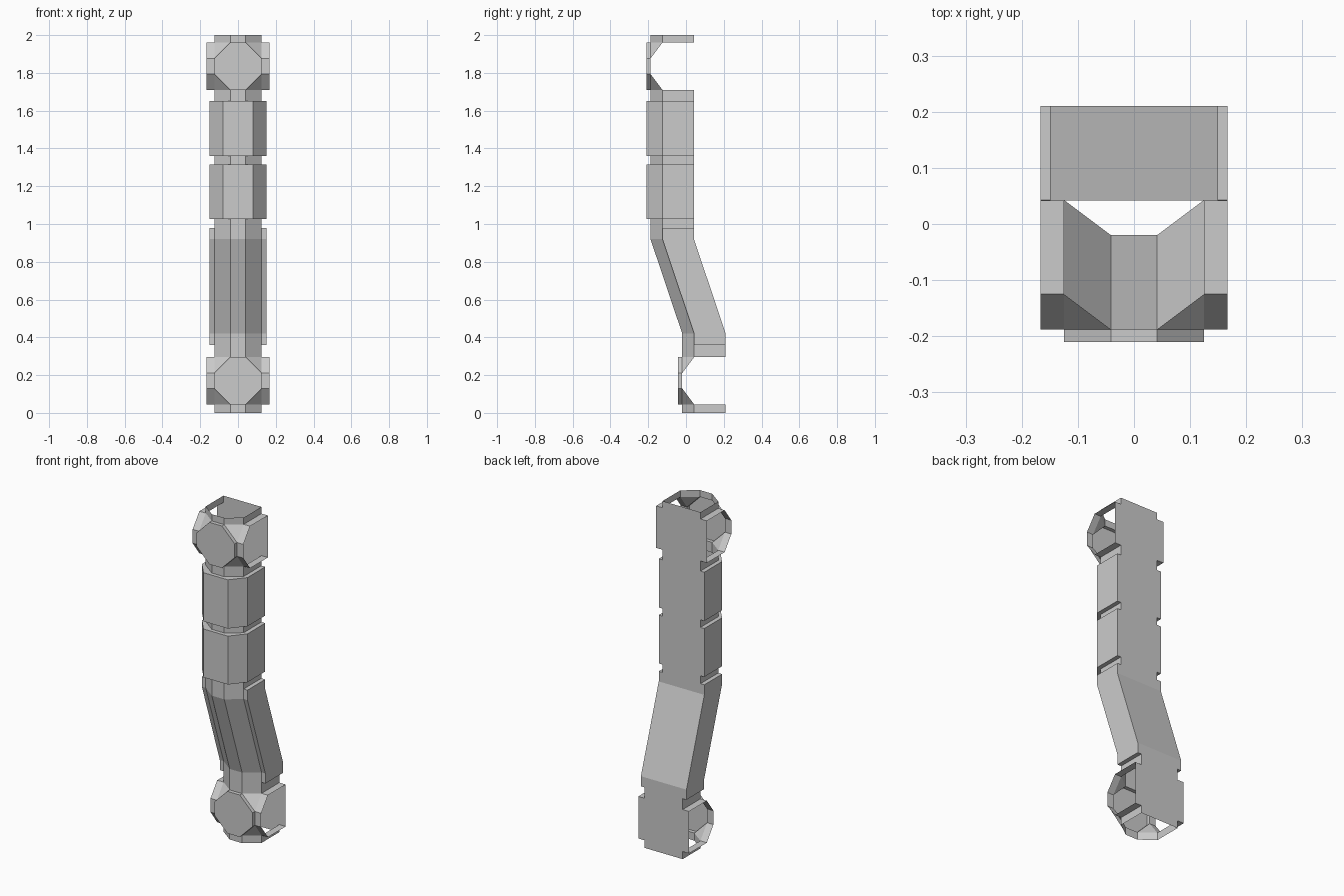
import bpy, bmesh

if "Cube" in bpy.data.objects:
    bpy.data.objects.remove(bpy.data.objects["Cube"])

BACK, CHAMF, FRONT = 0.042, -0.125, -0.188   # depth of back wall, chamfer start, front wall
A, B, C = 0.041, 0.125, 0.167                # flat half width, pipe half width, collar half width
LOW = 0.168                                  # backward shift of the lower end


def finish(bm, name):
    bmesh.ops.remove_doubles(bm, verts=bm.verts, dist=0.0005)
    bmesh.ops.dissolve_degenerate(bm, edges=bm.edges, dist=0.0005)
    bmesh.ops.recalc_face_normals(bm, faces=bm.faces)
    mesh = bpy.data.meshes.new(name)
    bm.to_mesh(mesh)
    bm.free()
    obj = bpy.data.objects.new(name, mesh)
    bpy.context.collection.objects.link(obj)
    return obj


# Half cross-sections from the back to the front
NARROW = [(B, BACK), (B, CHAMF), (B, CHAMF), (A, FRONT)]
BAND = [(0.15, BACK), (0.15, CHAMF), (0.15, CHAMF), (0.08, -0.21)]
RIBBED = [(0.15, BACK), (0.15, CHAMF), (B, CHAMF), (A, FRONT)]


def strip(bm, rows, closed):
    """Skin consecutive rows of points with quads."""
    rows = [[bm.verts.new(p) for p in r] for r in rows]
    n = len(rows[0])
    for r0, r1 in zip(rows, rows[1:]):
        for i in range(n if closed else n - 1):
            j = (i + 1) % n
            bm.faces.new((r0[i], r0[j], r1[j], r1[i]))


def pipe(name, stations):
    """Open-ended tube through (z, y shift, half section) stations."""
    bm = bmesh.new()
    rows = []
    for z, dy, half in stations:
        ring = half + [(-x, y) for x, y in reversed(half)]
        rows.append([(x, y + dy, z) for x, y in ring])
    strip(bm, rows, True)
    return finish(bm, name)


def joint(name, zc, dy):
    """Corner-cut cube with a front disc, open side collars and a back plate."""
    bm = bmesh.new()

    def pts(lst):
        return [(x, y + dy, z + zc) for x, y, z in lst]

    def face(lst):
        bm.faces.new([bm.verts.new(p) for p in pts(lst)])

    # front disc
    octo = [(A, B), (B, A), (B, -A), (A, -B), (-A, -B), (-B, -A), (-B, A), (-A, B)]
    strip(bm, [pts([(x, y, z) for x, z in octo]) for y in (FRONT, -0.21)], True)
    face([(x, -0.21, z) for x, z in octo])
    # side collars and corner triangles
    side = [(BACK, B), (CHAMF, B), (FRONT, A), (FRONT, -A), (CHAMF, -B), (BACK, -B)]
    for s in (1, -1):
        strip(bm, [pts([(s * x, y, z) for y, z in side]) for x in (B, C)], False)
        for t in (1, -1):
            face([(s * A, FRONT, t * B), (s * B, CHAMF, t * B), (s * B, FRONT, t * A)])
    # back plate
    face([(-C, BACK, -B), (C, BACK, -B), (C, BACK, B), (-C, BACK, B)])
    return finish(bm, name)


# Main shaft: two full bands, then a bent section with side ribs
pipe("shaft", [
    (1.71, 0, NARROW),
    (1.65, 0, NARROW), (1.65, 0, BAND),
    (1.36, 0, BAND), (1.36, 0, NARROW),
    (1.315, 0, NARROW), (1.315, 0, BAND),
    (1.027, 0, BAND), (1.027, 0, NARROW),
    (0.98, 0, NARROW), (0.98, 0, RIBBED),
    (0.92, 0, RIBBED), (0.42, LOW, RIBBED),
    (0.36, LOW, RIBBED), (0.36, LOW, NARROW),
    (0.295, LOW, NARROW),
])

# Joints and the short necks at both ends
joint("upper_joint", 1.835, 0)
joint("lower_joint", 0.17, LOW)
pipe("upper_neck", [(2.0, 0, NARROW), (1.96, 0, NARROW)])
pipe("lower_neck", [(0.045, LOW, NARROW), (0.0, LOW, NARROW)])
